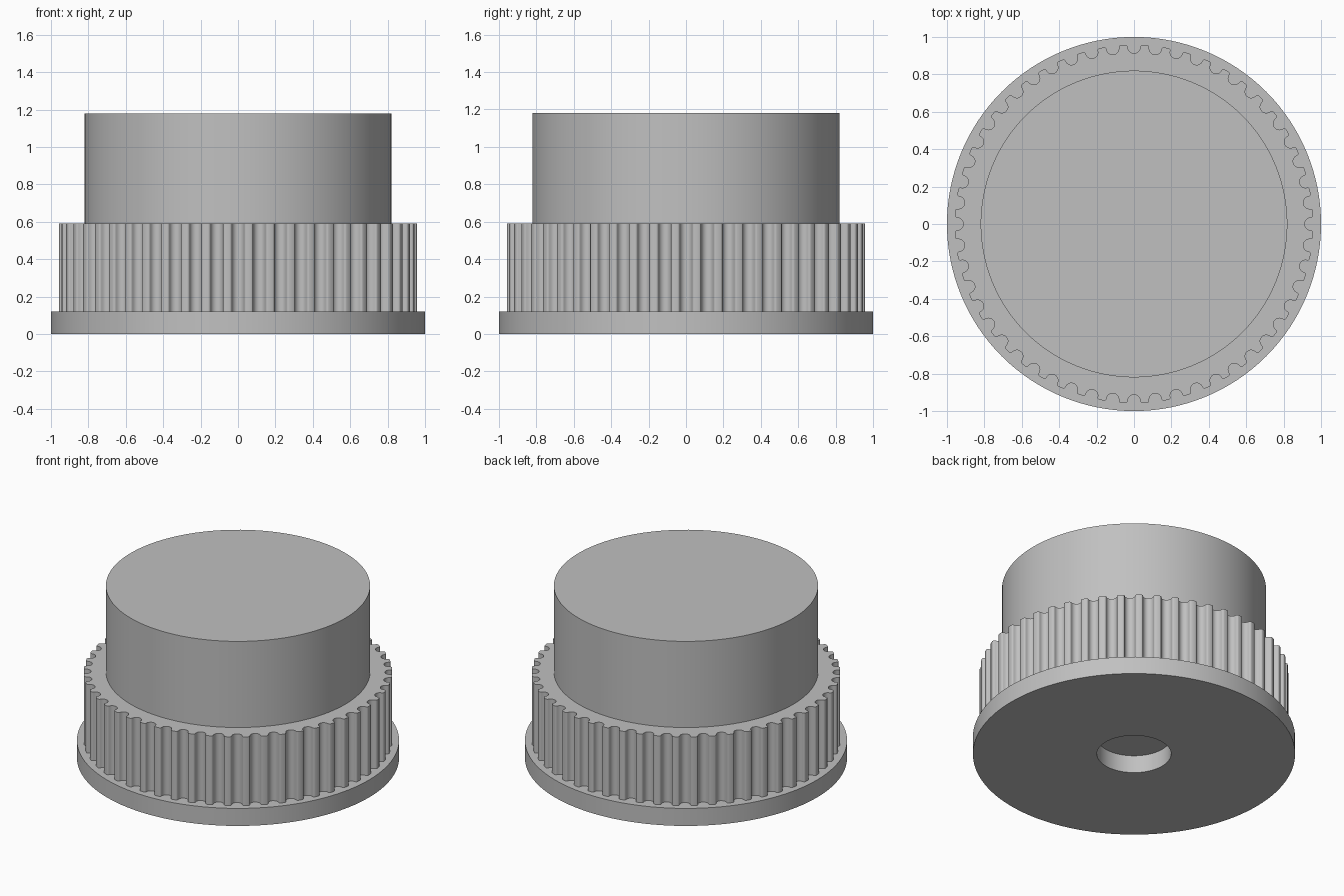
import bpy
import bmesh
from math import cos, sin, pi, radians

cube = bpy.data.objects.get("Cube")
if cube:
    bpy.data.objects.remove(cube, do_unlink=True)

FLANGE_TOP, TEETH_TOP, HUB_TOP = 0.12, 0.59, 1.18
TEETH = 52
SEGMENTS = 128

grey = bpy.data.materials.new("plain grey")
grey.use_nodes = True
colour = (0.53, 0.53, 0.53, 1)
grey.diffuse_color = colour
grey.node_tree.nodes["Principled BSDF"].inputs["Base Color"].default_value = colour


def circle(radius):
    return [(radius * cos(2 * pi * i / SEGMENTS), radius * sin(2 * pi * i / SEGMENTS))
            for i in range(SEGMENTS)]


def toothed_outline(outer=0.957, groove=0.033, lip=0.012):
    """Outline with round-bottomed grooves and rounded tooth lips."""
    level = outer - lip
    arc = [(-groove - lip + lip * sin(a), level + lip * cos(a))
           for a in (0, pi / 6, pi / 3)]
    arc += [(groove * cos(a), level + groove * sin(a))
            for a in (pi + pi * i / 10 for i in range(11))]
    arc += [(-t, r) for t, r in reversed(arc[:3])]
    points = []
    for i in range(TEETH):
        a = 2 * pi * i / TEETH
        points += [(r * cos(a) - t * sin(a), r * sin(a) + t * cos(a)) for t, r in arc]
    return points


def prism(name, outline, bottom, top, hole=None):
    """Extrude an outline between two heights, with an optional matching bore."""
    bm = bmesh.new()

    def ring(points, z):
        return [bm.verts.new((x, y, z)) for x, y in points]

    def bridge(a, b):
        for i in range(len(a)):
            j = (i + 1) % len(a)
            bm.faces.new((a[i], a[j], b[j], b[i]))

    low, high = ring(outline, bottom), ring(outline, top)
    bridge(low, high)
    if hole:
        hole_low, hole_high = ring(hole, bottom), ring(hole, top)
        bridge(high, hole_high)
        bridge(hole_high, hole_low)
        bridge(hole_low, low)
    else:
        bm.faces.new(high)
        bm.faces.new(low[::-1])
    bmesh.ops.recalc_face_normals(bm, faces=bm.faces)
    mesh = bpy.data.meshes.new(name)
    bm.to_mesh(mesh)
    bm.free()
    mesh.materials.append(grey)
    obj = bpy.data.objects.new(name, mesh)
    bpy.context.collection.objects.link(obj)
    bpy.ops.object.select_all(action='DESELECT')
    obj.select_set(True)
    bpy.context.view_layer.objects.active = obj
    bpy.ops.object.shade_smooth_by_angle(angle=radians(35))
    return obj


# Base flange with a shallow bore, toothed belt ring, plain hub
prism("base_flange", circle(1.0), 0, FLANGE_TOP, hole=circle(0.23))
prism("toothed_ring", toothed_outline(), FLANGE_TOP, TEETH_TOP)
prism("hub", circle(0.82), TEETH_TOP, HUB_TOP)
